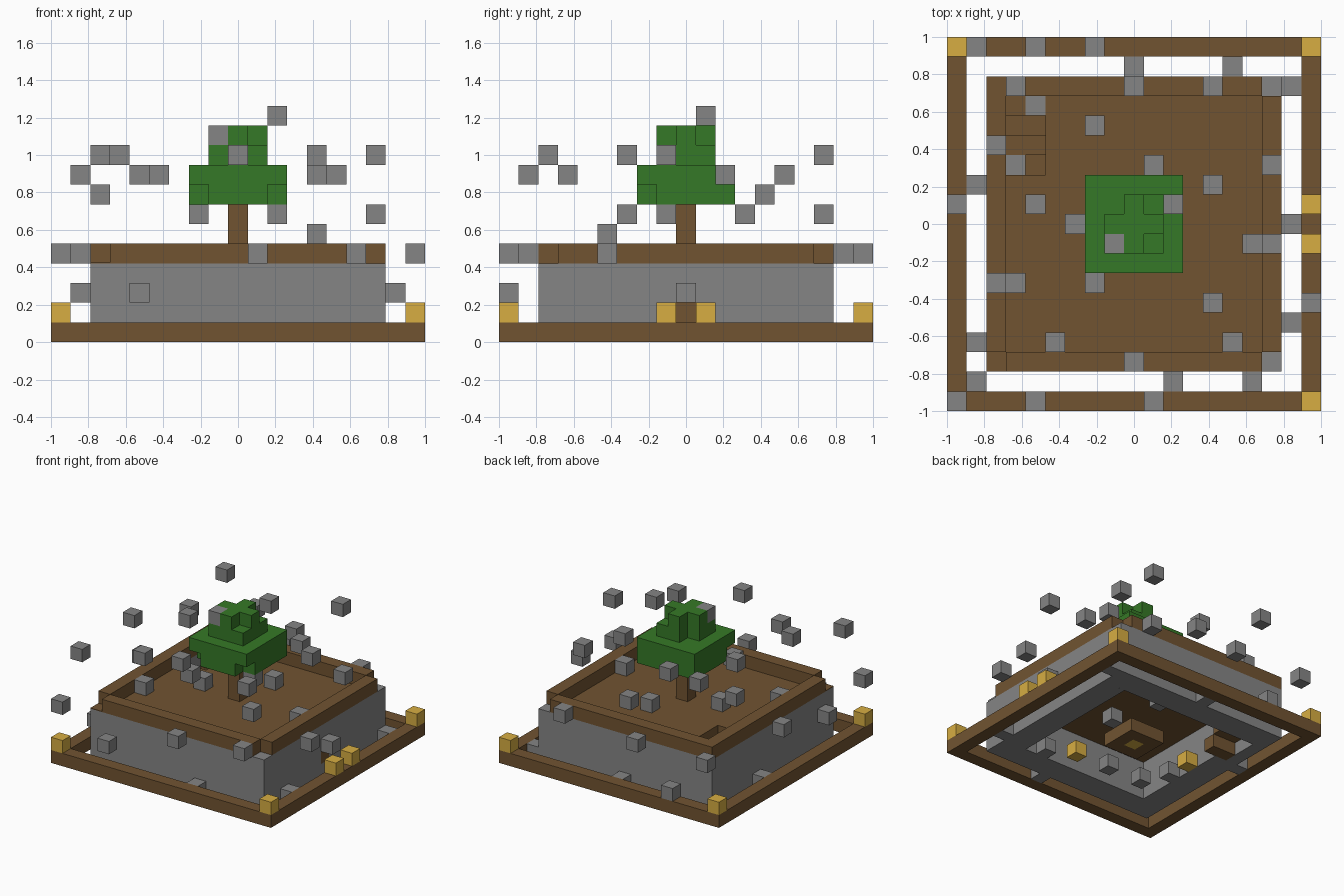
import bpy
import bmesh
from mathutils import Matrix, Vector

cube = bpy.data.objects.get("Cube")
if cube:
    bpy.data.objects.remove(cube, do_unlink=True)

CELL = 2 / 19  # edge of one block


def material(name, color):
    mat = bpy.data.materials.new(name)
    mat.use_nodes = True
    rgba = (*color, 1)
    mat.diffuse_color = rgba
    mat.node_tree.nodes["Principled BSDF"].inputs["Base Color"].default_value = rgba
    return mat


stone = material("grey stone", (0.235, 0.235, 0.235))
wood = material("brown wood", (0.165, 0.088, 0.031))
leaf = material("green leaf", (0.036, 0.19, 0.02))
gold = material("gold", (0.68, 0.42, 0.055))


def build(name, mat, boxes):
    """Make one object from boxes given as inclusive first and last block."""
    bm = bmesh.new()
    for first, last in boxes:
        a, b = Vector(first), Vector(last)
        size = (b - a + Vector((1, 1, 1))) * CELL
        centre = ((a + b) / 2 + Vector((0, 0, 0.5))) * CELL
        matrix = Matrix.Translation(centre) @ Matrix.Diagonal((*size, 1))
        bmesh.ops.create_cube(bm, size=1, matrix=matrix)
    mesh = bpy.data.meshes.new(name)
    bm.to_mesh(mesh)
    bm.free()
    mesh.materials.append(mat)
    obj = bpy.data.objects.new(name, mesh)
    bpy.context.collection.objects.link(obj)
    return obj


def ring(r, low, high):
    """Four boxes forming a square ring one block thick."""
    q = r - 1
    return [((-r, -r, low), (r, -r, high)), ((-r, r, low), (r, r, high)),
            ((-r, -q, low), (-r, q, high)), ((r, -q, low), (r, q, high))]


def blocks(name, mat, cells):
    return build(name, mat, [(c, c) for c in cells])


# Ground frame, stone walls split around the door, and the door
build("ground_frame", wood, ring(9, 0, 0))
build("stone_walls", stone, ring(7, 0, 3)[:3] + [
    ((7, -6, 0), (7, -1, 3)), ((7, 1, 0), (7, 6, 3)),
    ((7, 0, 2), (7, 0, 3)), ((7, 0, 0), (7, 0, 0))])
blocks("door", wood, [(7, 0, 1)])

# Wall rim with three corners left open, one of them capped with a thin board
build("wall_rim", wood, [((-6, -7, 4), (6, -7, 4)), ((-7, 7, 4), (6, 7, 4)),
                         ((-7, -6, 4), (-7, 6, 4)), ((7, -6, 4), (7, 6, 4))])
build("corner_board", wood, [((-7, -7, 4), (-7, -7, 3.05))])

# Upper floor around the stairwell
build("upper_floor", wood, [((-4, -6, 3), (6, 6, 3)), ((-6, -6, 3), (-5, 2, 3)),
                            ((-6, 6, 3), (-6, 6, 3))])
build("stairs", wood, [((-6, j, k), (-5, j, k)) for j, k in ((5, 2), (4, 1), (3, 0))])

# Inner lining of the walls, interrupted by the stairs
build("inner_lining", stone, [((-6, -6, 0), (6, -6, 2)), ((-4, 6, 0), (6, 6, 2)),
                              ((6, -5, 0), (6, 5, 2)), ((-6, -5, 0), (-6, 2, 2)),
                              ((-6, 6, 0), (-5, 6, 2))])

# Pedestal under the tree, with a gold core
build("pedestal", wood, ring(1, 0, 0))
blocks("pedestal_core", gold, [(0, 0, 0)])

# Tree
build("tree_trunk", wood, [((0, 0, 4), (0, 0, 6))])
build("lower_leaves", leaf, [((-2, -2, 8), (2, 2, 8)),
                             ((-2, -1, 7), (2, 2, 7)), ((-1, -2, 7), (1, -2, 7))])
build("upper_leaves", leaf, [((-1, -1, 9), (1, 0, 9)), ((0, 1, 9), (1, 1, 9)),
                             ((-1, 0, 10), (1, 0, 10)), ((0, -1, 10), (0, -1, 10)),
                             ((0, 1, 10), (0, 1, 10))])

# Gold lamps on the frame corners, at the entrance and below the floor
blocks("corner_lamps", gold, [(x, y, 1) for x in (-9, 9) for y in (-9, 9)])
blocks("entrance_lamps", gold, [(9, y, 1) for y in (-1, 1)])
blocks("cellar_lamps", gold, [(2, -4, 0), (-5, 0, 0)])

# Stone blocks hovering above the walls
blocks("high_blocks", stone, [
    (2, 1, 11), (-1, -1, 10), (-7, -3, 9), (-6, 7, 9), (0, -7, 9), (4, 7, 9),
    (7, -1, 9), (-8, -8, 8), (-5, 1, 8), (-4, -6, 8), (-2, 5, 8),
    (4, 2, 8), (5, -6, 8)])
blocks("middle_blocks", stone, [
    (-7, 4, 7), (-2, -3, 6), (2, -1, 6), (7, 3, 6), (0, 7, 6), (4, -4, 5)])

# Stone blocks on the upper floor and stairs
blocks("floor_blocks", stone, [(x, y, 4) for x, y in (
    (-6, -3), (-3, 0), (1, 3), (6, -1))])
blocks("stair_blocks", stone, [(-5, 6, 3), (-6, 3, 1)])

# Stone blocks around the outside of the walls
blocks("outer_blocks", stone, [(x, y, 4) for x, y in (
    (-9, -9), (1, -9), (6, -8), (9, -4), (5, 8), (-2, 9), (-8, 9), (-9, 1))])
blocks("low_blocks", stone, [
    (-5, -9, 2), (8, 0, 2), (-8, -6, 2), (-5, 9, 1), (-8, 2, 0),
    (2, -8, 0), (8, -5, 0), (8, 7, 0), (0, 8, 0)])

# Stone blocks in the hollow under the floor
blocks("cellar_blocks", stone, [
    (2, 0, 1), (1, 4, 1), (4, -5, 0), (-1, -4, 0), (-4, -4, 0), (-5, -2, 0)])
